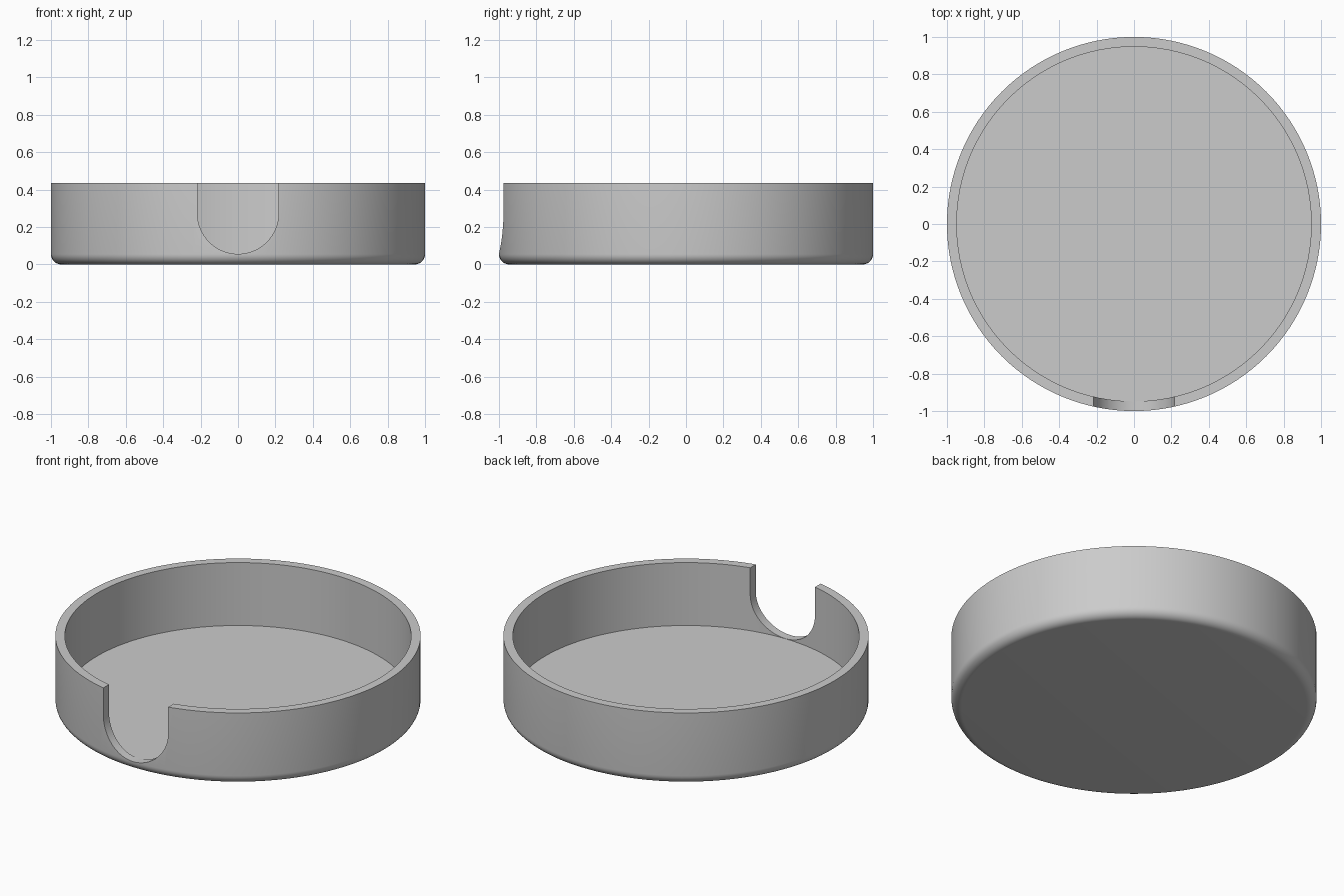
import bpy, bmesh, math
from mathutils import Matrix

if "Cube" in bpy.data.objects:
    bpy.data.objects.remove(bpy.data.objects["Cube"])

HEIGHT, FLOOR, R_OUT, R_IN = 0.435, 0.055, 1.0, 0.948
FILLET, SLOT_R, SLOT_BOTTOM = 0.055, 0.217, 0.056
SEGMENTS = 128

grey = bpy.data.materials.new("light grey")
grey.diffuse_color = (0.6, 0.6, 0.6, 1)
grey.use_nodes = True
grey.node_tree.nodes["Principled BSDF"].inputs["Base Color"].default_value = grey.diffuse_color


def make_object(name, bm):
    bmesh.ops.recalc_face_normals(bm, faces=bm.faces)
    mesh = bpy.data.meshes.new(name)
    bm.to_mesh(mesh)
    bm.free()
    mesh.materials.append(grey)
    obj = bpy.data.objects.new(name, mesh)
    bpy.context.collection.objects.link(obj)
    return obj


# Round tray: lathe profile from bottom, around the rounded edge, to the floor
profile = [(R_OUT - FILLET + FILLET * math.sin(a), FILLET - FILLET * math.cos(a))
           for a in (i * math.pi / 16 for i in range(9))]
profile += [(R_OUT, HEIGHT), (R_IN, HEIGHT), (R_IN, FLOOR)]
bm = bmesh.new()
rings = []
for r, z in profile:
    rings.append([bm.verts.new((r * math.cos(t), r * math.sin(t), z))
                  for t in (2 * math.pi * k / SEGMENTS for k in range(SEGMENTS))])
for low, high in zip(rings, rings[1:]):
    for k in range(SEGMENTS):
        n = (k + 1) % SEGMENTS
        bm.faces.new((low[k], low[n], high[n], high[k]))
bm.faces.new(rings[0])
bm.faces.new(rings[-1])
tray = make_object("round_tray", bm)

# Thumb slot cutter: round-bottomed outline pushed through the front wall
centre_z = SLOT_BOTTOM + SLOT_R
outline = [(SLOT_R * math.cos(a), centre_z + SLOT_R * math.sin(a))
           for a in (math.pi + i * math.pi / 32 for i in range(33))]
outline += [(SLOT_R, 0.7), (-SLOT_R, 0.7)]
bm = bmesh.new()
face = bm.faces.new([bm.verts.new((x, -1.2, z)) for x, z in outline])
ext = bmesh.ops.extrude_face_region(bm, geom=[face])
bmesh.ops.translate(bm, vec=(0, 0.5, 0),
                    verts=[v for v in ext["geom"] if isinstance(v, bmesh.types.BMVert)])
cutter = make_object("thumb_slot_cutter", bm)
cutter.hide_render = True

# Cut the slot, then smooth the curved walls
cut = tray.modifiers.new("thumb_slot", "BOOLEAN")
cut.operation = "DIFFERENCE"
cut.solver = "EXACT"
cut.object = cutter
bpy.context.view_layer.objects.active = tray
tray.select_set(True)
bpy.ops.object.modifier_apply(modifier=cut.name)
bpy.data.objects.remove(cutter)
bpy.ops.object.shade_smooth_by_angle(angle=math.radians(30))
